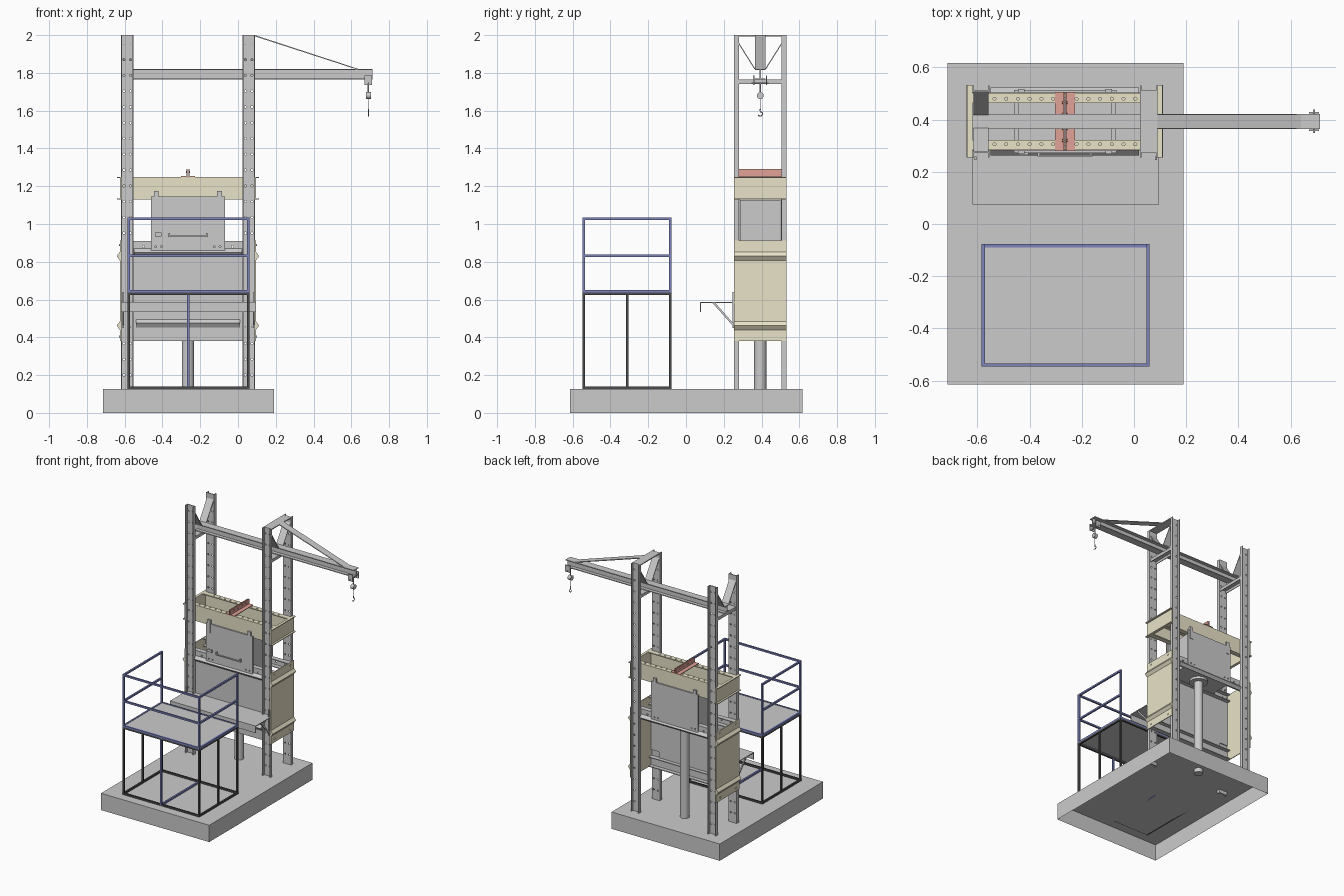
import bpy, bmesh, math
from mathutils import Matrix, Vector

if "Cube" in bpy.data.objects:
    bpy.data.objects.remove(bpy.data.objects["Cube"])

XC, YC = -0.265, 0.393      # centre of the press frame

def material(name, rgb):
    m = bpy.data.materials.new(name)
    m.diffuse_color = (*rgb, 1)
    m.use_nodes = True
    m.node_tree.nodes["Principled BSDF"].inputs["Base Color"].default_value = m.diffuse_color
    return m

TAN = material("tan_paint", (0.82, 0.77, 0.58))
RED = material("red_paint", (0.75, 0.36, 0.31))
BLUE = material("blue_paint", (0.20, 0.23, 0.50))
BLACK = material("black_paint", (0.07, 0.07, 0.07))

def finish(name, bm, mat=None):
    bmesh.ops.recalc_face_normals(bm, faces=bm.faces)
    me = bpy.data.meshes.new(name)
    bm.to_mesh(me)
    bm.free()
    ob = bpy.data.objects.new(name, me)
    bpy.context.collection.objects.link(ob)
    if mat:
        me.materials.append(mat)
    return ob

def prism(name, pts, axis, a, b, mat=None):
    """Extrude a 2D profile along an axis; pts are the other two axes in order."""
    bm = bmesh.new()
    put = {'x': lambda p, t: (t, *p), 'y': lambda p, t: (p[0], t, p[1]), 'z': lambda p, t: (*p, t)}[axis]
    f = bm.faces.new([bm.verts.new(put(p, a)) for p in pts])
    ext = bmesh.ops.extrude_face_region(bm, geom=[f])
    move = Vector(put((0, 0), b - a))
    bmesh.ops.translate(bm, vec=move, verts=[v for v in ext['geom'] if isinstance(v, bmesh.types.BMVert)])
    return finish(name, bm, mat)

def box(name, x, y, z, mat=None):
    return prism(name, [(x[0], y[0]), (x[1], y[0]), (x[1], y[1]), (x[0], y[1])], 'z', z[0], z[1], mat)

def cyl(name, c, r, length, axis='z', seg=32, mat=None):
    bm = bmesh.new()
    rot = {'z': Matrix(), 'x': Matrix.Rotation(math.pi / 2, 4, 'Y'), 'y': Matrix.Rotation(math.pi / 2, 4, 'X')}[axis]
    bmesh.ops.create_cone(bm, cap_ends=True, segments=seg, radius1=r, radius2=r, depth=length,
                          matrix=Matrix.Translation(c) @ rot)
    ob = finish(name, bm, mat)
    for p in ob.data.polygons:
        p.use_smooth = len(p.vertices) == 4
    return ob

def mirror(ob, sx, sy):
    """Copy a part mirrored about the frame centre."""
    new = bpy.data.objects.new(ob.name, ob.data.copy())
    c = Matrix.Translation((XC, YC, 0))
    new.data.transform(c @ Matrix.Diagonal((sx, sy, 1, 1)) @ c.inverted())
    if sx * sy < 0:
        new.data.flip_normals()
    bpy.context.collection.objects.link(new)
    return new

def drill(ob, centres, axis, r, depth=0.02):
    """Cut a pattern of round holes."""
    bm = bmesh.new()
    rot = Matrix() if axis == 'z' else Matrix.Rotation(math.pi / 2, 4, 'X')
    for c in centres:
        bmesh.ops.create_cone(bm, cap_ends=True, segments=10, radius1=r, radius2=r, depth=depth,
                              matrix=Matrix.Translation(c) @ rot)
    cut = finish("hole_cutter", bm)
    cut.hide_render = True
    mod = ob.modifiers.new("holes", 'BOOLEAN')
    mod.operation, mod.solver, mod.object = 'DIFFERENCE', 'EXACT', cut
    bpy.context.view_layer.objects.active = ob
    bpy.ops.object.modifier_apply(modifier=mod.name)
    bpy.data.objects.remove(cut)

def channel(u0, u1, v0, v1, t):
    """C profile: web at v1, open towards v0."""
    s = t if v1 > v0 else -t
    return [(u0, v0), (u0 + t, v0), (u0 + t, v1 - s), (u1 - t, v1 - s), (u1 - t, v0), (u1, v0), (u1, v1), (u0, v1)]

def swap(pts):
    return [(b, a) for a, b in pts]

# hollow base, open underneath
base = box("base", (-0.715, 0.19), (-0.615, 0.618), (0, 0.127))
bm = bmesh.new()
bm.from_mesh(base.data)
bmesh.ops.delete(bm, geom=[f for f in bm.faces if f.normal.z < -0.9], context='FACES')
bm.to_mesh(base.data)
bm.free()

# four drilled channel posts, open outward
post = prism("post", channel(-0.62, -0.553, 0.255, 0.28, 0.006), 'z', 0.1, 2.0)
drill(post, [(x, 0.278, 0.2 + 0.0835 * i) for i in range(22) for x in (-0.604, -0.569)], 'y', 0.006)
for s in ((-1, 1), (1, -1), (-1, -1)):
    mirror(post, *s)

# jib beam with tie strap and supports
w, t, z0, z1 = 0.028, 0.006, 1.765, 1.82
half = [(w, z0), (w, z0 + t), (t / 2, z0 + t), (t / 2, z1 - t), (w, z1 - t), (w, z1)]
prism("jib_beam", [(YC + a, b) for a, b in half] + [(YC - a, b) for a, b in reversed(half)], 'x', -0.62, 0.713)
prism("tie_strap", [(0.09, 2.0), (0.64, 1.82), (0.64, 1.815), (0.09, 1.993)], 'y', YC - 0.027, YC + 0.027)
box("top_tie_plate", (0.023, 0.09), (0.28, 0.506), (1.993, 2.0))
gusset = prism("beam_brace", [(0.28, 1.95), (0.362, 1.82), (0.368, 1.82), (0.28, 1.96)], 'x', -0.615, -0.558)
saddle = prism("beam_saddle", swap(channel(1.745, 1.766, -0.615, -0.558, 0.005)), 'y', 0.28, 0.506)
bpy.data.objects.remove(saddle)
saddle = prism("beam_saddle", channel(-0.615, -0.558, 1.742, 1.765, 0.005), 'y', 0.28, 0.506)
for s in ((-1, 1), (1, -1), (-1, -1)):
    mirror(gusset, *s)
mirror(saddle, -1, 1)

# hoist and hook
HX = 0.69
for s in (-1, 1):
    box("trolley_plate", (HX - 0.02, HX + 0.02), (YC + s * 0.034 - 0.003, YC + s * 0.034 + 0.003), (1.735, 1.785))
cyl("trolley_axle", (HX, YC, 1.745), 0.004, 0.09, 'y', 12)
cyl("hoist_link", (HX, YC, 1.72), 0.004, 0.06, seg=12)
cyl("hoist_body", (HX, YC, 1.68), 0.018, 0.026, 'x', 20)
cyl("hoist_cable", (HX, YC, 1.63), 0.002, 0.08, seg=8)
cu = bpy.data.curves.new("hook", 'CURVE')
cu.dimensions, cu.bevel_depth, cu.bevel_resolution = '3D', 0.003, 2
sp = cu.splines.new('POLY')
pts = [(0, 1.61)] + [(0.012 * math.cos(a), 1.583 + 0.012 * math.sin(a))
                     for a in [math.radians(90 - 30 * i) for i in range(9)]]
sp.points.add(len(pts) - 1)
for p, (y, z) in zip(sp.points, pts):
    p.co = (HX, YC + y, z, 1)
bpy.context.collection.objects.link(bpy.data.objects.new("hook", cu))

# upper tan crosshead: drilled rails and end channels
rail = prism("crosshead_rail", swap(channel(1.13, 1.25, 0.322, 0.284, 0.007)), 'x', -0.62, 0.09, TAN)
drill(rail, [(XC + 0.045 * i, 0.306, 1.247) for i in range(-6, 7)], 'z', 0.006)
mirror(rail, 1, -1)
end = prism("crosshead_end", swap(channel(1.13, 1.25, -0.64, -0.62, 0.006)), 'y', 0.255, 0.532, TAN)
mirror(end, -1, 1)

# red cross stop: two angles back to back
for s in (-1, 1):
    L = [(0.002, 1.25), (0.038, 1.25), (0.038, 1.255), (0.007, 1.255), (0.007, 1.29), (0.002, 1.29)]
    prism("cross_stop", [(XC + s * a, b) for a, b in L], 'y', 0.28, 0.506, RED)
    for y in (0.32, 0.365, 0.42, 0.465):
        cyl("stop_bolt", (XC + s * 0.008, y, 1.275), 0.005, 0.006, 'x', 6, RED)

# press head: core between face plates with lugs
box("press_core", (-0.445, -0.085), (0.285, 0.5), (0.86, 1.128))
face = box("press_face_plate", (-0.46, -0.068), (0.272, 0.282), (0.855, 1.145))
drill(face, [(XC + sx * x, 0.277, z) for sx in (-1, 1) for x, z in ((0.17, 0.88), (0.14, 0.88), (0.175, 1.09))], 'y', 0.005, 0.03)
mirror(face, 1, -1)
lug = box("press_lug", (-0.445, -0.42), (0.268, 0.282), (1.08, 1.175))
for s in ((-1, 1), (1, -1), (-1, -1)):
    mirror(lug, *s)
box("press_handle", (-0.37, -0.16), (0.258, 0.264), (0.93, 0.938))
for x in (-0.365, -0.165):
    box("handle_stub", (x - 0.004, x + 0.004), (0.258, 0.274), (0.93, 0.952))
box("press_latch", (-0.44, -0.405), (0.264, 0.274), (0.935, 0.955))

# bed beams with sloped ribs, upper front and back
beam = prism("bed_beam", swap(channel(0.85, 0.91, 0.318, 0.281, 0.006)), 'x', -0.62, 0.09)
drill(beam, [(XC + s * x, 0.283, 0.88) for s in (-1, 1) for x in (0.235, 0.31, 0.345)], 'y', 0.006)
rib = prism("bed_rib", [(0.281, 0.87), (0.262, 0.85), (0.281, 0.83)], 'x', -0.55, 0.02)
mirror(beam, 1, -1)
mirror(rib, 1, -1)
cyl("ram_flange", (XC, YC, 0.845), 0.065, 0.02)
box("ram_plate", (-0.46, -0.07), (0.318, 0.468), (0.853, 0.862))

# front panel and lower frame
box("front_panel", (-0.62, 0.09), (0.281, 0.288), (0.5, 0.85))
prism("lower_beam", swap(channel(0.38, 0.455, 0.315, 0.281, 0.006)), 'x', -0.62, 0.09)
box("lower_front_strip", (-0.553, 0.023), (0.274, 0.288), (0.455, 0.53))
prism("lower_rib", [(0.274, 0.495), (0.258, 0.475), (0.274, 0.452)], 'x', -0.54, 0.01)

# tan side panels with pointed ribs and bolts
parts = [box("side_panel", (0.09, 0.096), (0.255, 0.533), (0.38, 0.912), TAN)]
for z in (0.83, 0.462):
    parts.append(prism("side_rib", [(0.096, z + 0.022), (0.112, z), (0.096, z - 0.022)], 'y', 0.255, 0.533, TAN))
for z in (0.89, 0.405):
    for y in (0.3, 0.486):
        parts.append(cyl("side_bolt", (0.097, y, z), 0.006, 0.006, 'x', 6, TAN))
for p in parts:
    mirror(p, -1, 1)

# lifting cylinder
cyl("lift_cylinder", (XC, YC, 0.47), 0.032, 0.75)

# work shelf with lip and brackets
box("shelf", (-0.62, 0.095), (0.08, 0.281), (0.582, 0.588))
box("shelf_lip", (-0.62, 0.095), (0.074, 0.08), (0.535, 0.588))
for x in (-0.612, 0.08):
    prism("shelf_bracket", [(0.14, 0.582), (0.155, 0.582), (0.258, 0.465), (0.258, 0.45)], 'x', x, x + 0.008)
    box("shelf_bracket_foot", (x, x + 0.008), (0.245, 0.258), (0.45, 0.64))

# operator platform
X0, X1, Y0, Y1, T = -0.585, 0.06, -0.547, -0.077, 0.013
XM, YM = (X0 + X1) / 2, (Y0 + Y1) / 2

def tube_x(name, y, z, mat):
    box(name, (X0, X1), (y, y + T), (z, z + T), mat)

def tube_y(name, x, z, mat):
    box(name, (x, x + T), (Y0, Y1), (z, z + T), mat)

box("platform_deck", (X0 + T, X1 - T), (Y0 + T, Y1 - T), (0.641, 0.648))
for z, mat, name in ((0.127, BLACK, "platform_foot"), (0.625, BLACK, "platform_underframe"), (0.638, BLUE, "deck_edge")):
    for y in (Y0, Y1 - T):
        tube_x(name, y, z, mat)
    for x in (X0, X1 - T):
        tube_y(name, x, z, mat)
for x in (X0, X1 - T):
    for y in (Y0, Y1 - T):
        box("platform_leg", (x, x + T), (y, y + T), (0.127, 0.638), BLACK)
        box("railing_post", (x, x + T), (y, y + T), (0.64, 1.035), BLUE)
    box("side_leg", (x, x + T), (YM - T / 2, YM + T / 2), (0.127, 0.638), BLACK)
for y in (Y0, Y1 - T):
    box("middle_leg", (XM - T / 2, XM + T / 2), (y, y + T), (0.127, 0.638), BLUE)
tube_y("middle_foot", XM - T / 2, 0.127, BLUE)
for z in (0.826, 1.022):
    tube_x("front_railing", Y0, z, BLUE)
    for x in (X0, X1 - T):
        tube_y("side_railing", x, z, BLUE)
